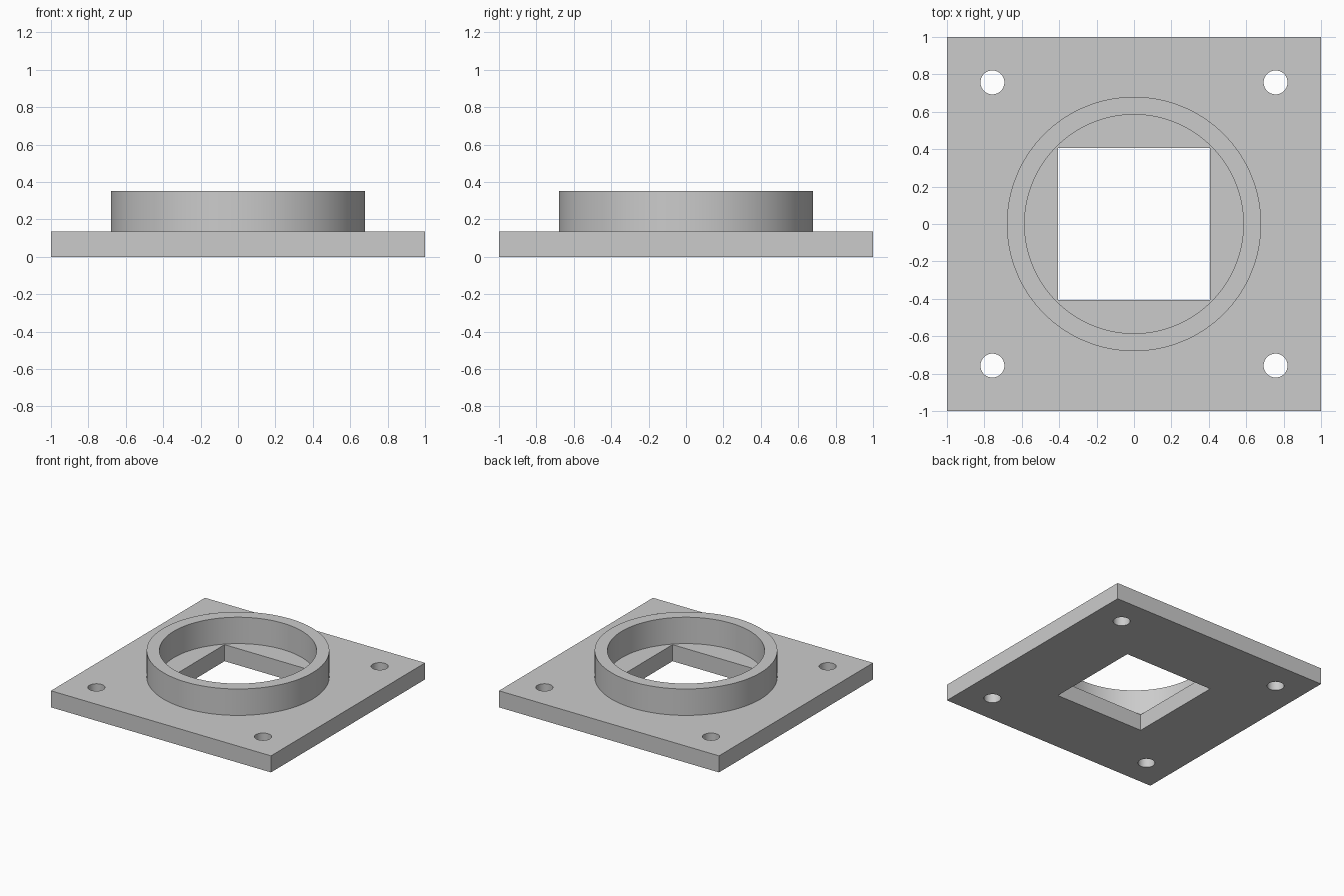
import bpy
import math
from mathutils import Matrix
import bmesh

PLATE_TOP, RING_TOP = 0.136, 0.353
RING_OUTER, RING_INNER = 0.68, 0.585
OPENING = 0.814
HOLE_POS, HOLE_RADIUS = 0.757, 0.064

cube = bpy.data.objects.get("Cube")
if cube:
    bpy.data.objects.remove(cube, do_unlink=True)

grey = bpy.data.materials.new("plain grey")
grey.use_nodes = True
colour = (0.6, 0.6, 0.6, 1)
grey.diffuse_color = colour
grey.node_tree.nodes["Principled BSDF"].inputs["Base Color"].default_value = colour


def make_object(name, bm):
    bmesh.ops.recalc_face_normals(bm, faces=bm.faces)
    mesh = bpy.data.meshes.new(name)
    bm.to_mesh(mesh)
    bm.free()
    mesh.materials.append(grey)
    obj = bpy.data.objects.new(name, mesh)
    bpy.context.collection.objects.link(obj)
    return obj


def add_box(bm, width, z0, z1):
    place = Matrix.Translation((0, 0, (z0 + z1) / 2)) @ Matrix.Diagonal((width, width, z1 - z0, 1))
    bmesh.ops.create_cube(bm, size=1, matrix=place)


def shade(obj):
    bpy.ops.object.select_all(action='DESELECT')
    obj.select_set(True)
    bpy.context.view_layer.objects.active = obj
    bpy.ops.object.shade_smooth_by_angle(angle=math.radians(30))


# Square base plate
bm = bmesh.new()
add_box(bm, 2, 0, PLATE_TOP)
plate = make_object("base_plate", bm)

# Cutter: square centre opening and four corner bolt holes
bm = bmesh.new()
add_box(bm, OPENING, -0.1, PLATE_TOP + 0.1)
for sx in (-1, 1):
    for sy in (-1, 1):
        bmesh.ops.create_cone(bm, cap_ends=True, segments=48, radius1=HOLE_RADIUS,
                              radius2=HOLE_RADIUS, depth=0.5,
                              matrix=Matrix.Translation((sx * HOLE_POS, sy * HOLE_POS, 0)))
cutter = make_object("hole_cutter", bm)
cutter.hide_render = True

cut = plate.modifiers.new("holes", 'BOOLEAN')
cut.operation = 'DIFFERENCE'
cut.solver = 'EXACT'
cut.object = cutter
bpy.context.view_layer.objects.active = plate
bpy.ops.object.modifier_apply(modifier=cut.name)
bpy.data.objects.remove(cutter, do_unlink=True)
shade(plate)

# Raised round collar: rectangular section spun about z
bm = bmesh.new()
section = [bm.verts.new((r, 0, z)) for r, z in (
    (RING_INNER, PLATE_TOP), (RING_OUTER, PLATE_TOP),
    (RING_OUTER, RING_TOP), (RING_INNER, RING_TOP))]
edges = [bm.edges.new((section[i], section[(i + 1) % 4])) for i in range(4)]
bmesh.ops.spin(bm, geom=section + edges, cent=(0, 0, 0), axis=(0, 0, 1),
               angle=math.tau, steps=128)
bmesh.ops.remove_doubles(bm, verts=bm.verts, dist=0.0001)
collar = make_object("round_collar", bm)
shade(collar)
